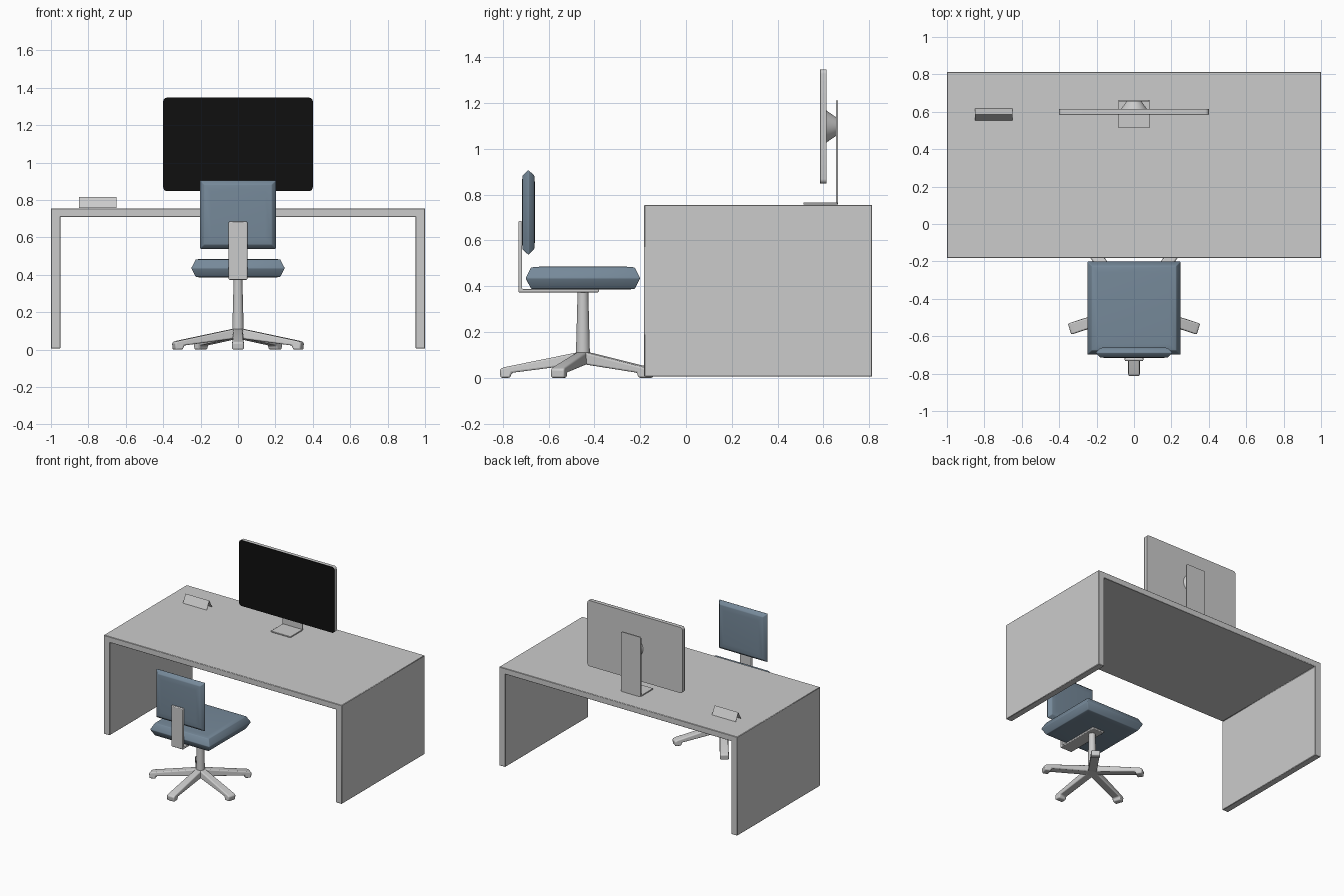
import bpy, bmesh, math
from mathutils import Vector, Matrix

if "Cube" in bpy.data.objects:
    bpy.data.objects.remove(bpy.data.objects["Cube"])

def material(name, rgb):
    m = bpy.data.materials.new(name)
    m.diffuse_color = (*rgb, 1)
    m.use_nodes = True
    m.node_tree.nodes["Principled BSDF"].inputs["Base Color"].default_value = m.diffuse_color
    return m

BLUE = material("blue_fabric", (0.18, 0.25, 0.32))
BLACK = material("black_glass", (0.005, 0.005, 0.005))

def finish(name, bm, mat=None, bevel=0, segments=2, smooth=30, recalc=True):
    if recalc:
        bmesh.ops.recalc_face_normals(bm, faces=bm.faces)
    me = bpy.data.meshes.new(name)
    bm.to_mesh(me)
    bm.free()
    ob = bpy.data.objects.new(name, me)
    bpy.context.collection.objects.link(ob)
    if mat:
        me.materials.append(mat)
    if bevel:
        b = ob.modifiers.new("bevel", 'BEVEL')
        b.width, b.segments, b.limit_method = bevel, segments, 'ANGLE'
    bpy.ops.object.select_all(action='DESELECT')
    ob.select_set(True)
    bpy.context.view_layer.objects.active = ob
    bpy.ops.object.shade_smooth_by_angle(angle=math.radians(smooth))
    return ob

def prism(points, axis, a, b):
    """Extrude a 2D outline from a to b along axis 'x' (points y,z) or 'y' (points x,z)."""
    bm = bmesh.new()
    place = (lambda p: (a, *p)) if axis == 'x' else (lambda p: (p[0], a, p[1]))
    face = bm.faces.new([bm.verts.new(place(p)) for p in points])
    new = bmesh.ops.extrude_face_region(bm, geom=[face])["geom"]
    move = Vector((b - a, 0, 0)) if axis == 'x' else Vector((0, b - a, 0))
    bmesh.ops.translate(bm, vec=move, verts=[v for v in new if isinstance(v, bmesh.types.BMVert)])
    return bm

def rounded_rect(x0, x1, z0, z1, r, n=5):
    pts = []
    for i, (cx, cz) in enumerate([(x1-r, z1-r), (x0+r, z1-r), (x0+r, z0+r), (x1-r, z0+r)]):
        for k in range(n + 1):
            t = math.pi / 2 * (i + k / n)
            pts.append((cx + r * math.cos(t), cz + r * math.sin(t)))
    return pts

def cone(name, r1, r2, depth, matrix, sides=32):
    bm = bmesh.new()
    bmesh.ops.create_cone(bm, cap_ends=True, segments=sides, radius1=r1, radius2=r2,
                          depth=depth, matrix=matrix)
    return finish(name, bm)

def cushion(name, width, length, thick, matrix):
    """Padded slab: stacked square rings, widest in the middle."""
    bm = bmesh.new()
    h = thick / 2
    rings = []
    for inset, z in [(0.06, -h), (0.024, -h + 0.003), (0, 0), (0.024, h - 0.003), (0.06, h)]:
        x, y = width / 2 - inset, length / 2 - inset
        rings.append([bm.verts.new((sx * x, sy * y, z))
                      for sx, sy in [(-1, -1), (1, -1), (1, 1), (-1, 1)]])
    for lo, hi in zip(rings, rings[1:]):
        for i in range(4):
            j = (i + 1) % 4
            bm.faces.new((lo[i], lo[j], hi[j], hi[i]))
    bm.faces.new(rings[0])
    bm.faces.new(rings[-1])
    bm.transform(matrix)
    return finish(name, bm, BLUE, bevel=0.004, smooth=75)

# desk: one U-shaped profile
desk = [(-1, 0.005), (-1, 0.755), (1, 0.755), (1, 0.005),
        (0.95, 0.005), (0.95, 0.71), (-0.95, 0.71), (-0.95, 0.005)]
finish("desk", prism(desk, 'y', -0.183, 0.813), bevel=0.003, segments=1)

# folded desk card: two open sheets
bm = bmesh.new()
edge = [[bm.verts.new((x, y, z)) for x in (-0.85, -0.65)]
        for y, z in [(0.553, 0.756), (0.585, 0.816), (0.617, 0.756)]]
for p, q in zip(edge, edge[1:]):
    bm.faces.new((p[0], p[1], q[1], q[0]))
finish("desk_card", bm, recalc=False)

# monitor
outline = rounded_rect(-0.4, 0.4, 0.848, 1.347, 0.02)
finish("monitor_case", prism(outline, 'y', 0.588, 0.614))
finish("screen", prism(outline, 'y', 0.585, 0.588), BLACK)
cone("monitor_mount", 0.07, 0.04, 0.043,
     Matrix.Translation((0, 0.6345, 1.097)) @ Matrix.Rotation(-math.pi / 2, 4, 'X'))
finish("stand_column", prism(rounded_rect(-0.083, 0.083, 0.757, 1.21, 0.012), 'y', 0.655, 0.664))
finish("stand_base", prism([(0.512, 0.757), (0.512, 0.766), (0.66, 0.766), (0.66, 0.757)],
                           'x', -0.083, 0.083), bevel=0.002)

# chair cushions
cushion("seat", 0.5, 0.5, 0.1, Matrix.Translation((0, -0.45, 0.435)))
cushion("backrest", 0.41, 0.37, 0.057,
        Matrix.Translation((0, -0.688, 0.722)) @ Matrix.Rotation(math.pi / 2, 4, 'X'))

# L-shaped bracket joining seat and backrest
bracket = [(-0.38, 0.373), (-0.732, 0.373), (-0.732, 0.684), (-0.716, 0.684),
           (-0.716, 0.387), (-0.38, 0.387)]
finish("back_bracket", prism(bracket, 'x', -0.05, 0.05), bevel=0.005)

# post and five-star base
cone("post", 0.031, 0.023, 0.3, Matrix.Translation((0, -0.45, 0.235)))
cone("hub", 0.045, 0.036, 0.05, Matrix.Translation((0, -0.45, 0.083)))
leg = [(0, 0.062), (0.31, 0.022), (0.318, 0), (0.36, 0), (0.363, 0.038), (0.345, 0.046), (0.02, 0.112), (0, 0.112)]
for i in range(5):
    bm = prism([(-r, z) for r, z in leg], 'x', -0.031, 0.031)
    # taper the upper edges for a rounded top
    for v in bm.verts:
        if v.co.z > 0.1:
            v.co.x *= 0.8
    bm.transform(Matrix.Translation((0, -0.45, 0)) @ Matrix.Rotation(math.radians(72 * i), 4, 'Z'))
    finish(f"base_leg_{i + 1}", bm, bevel=0.008, segments=3, smooth=40)
